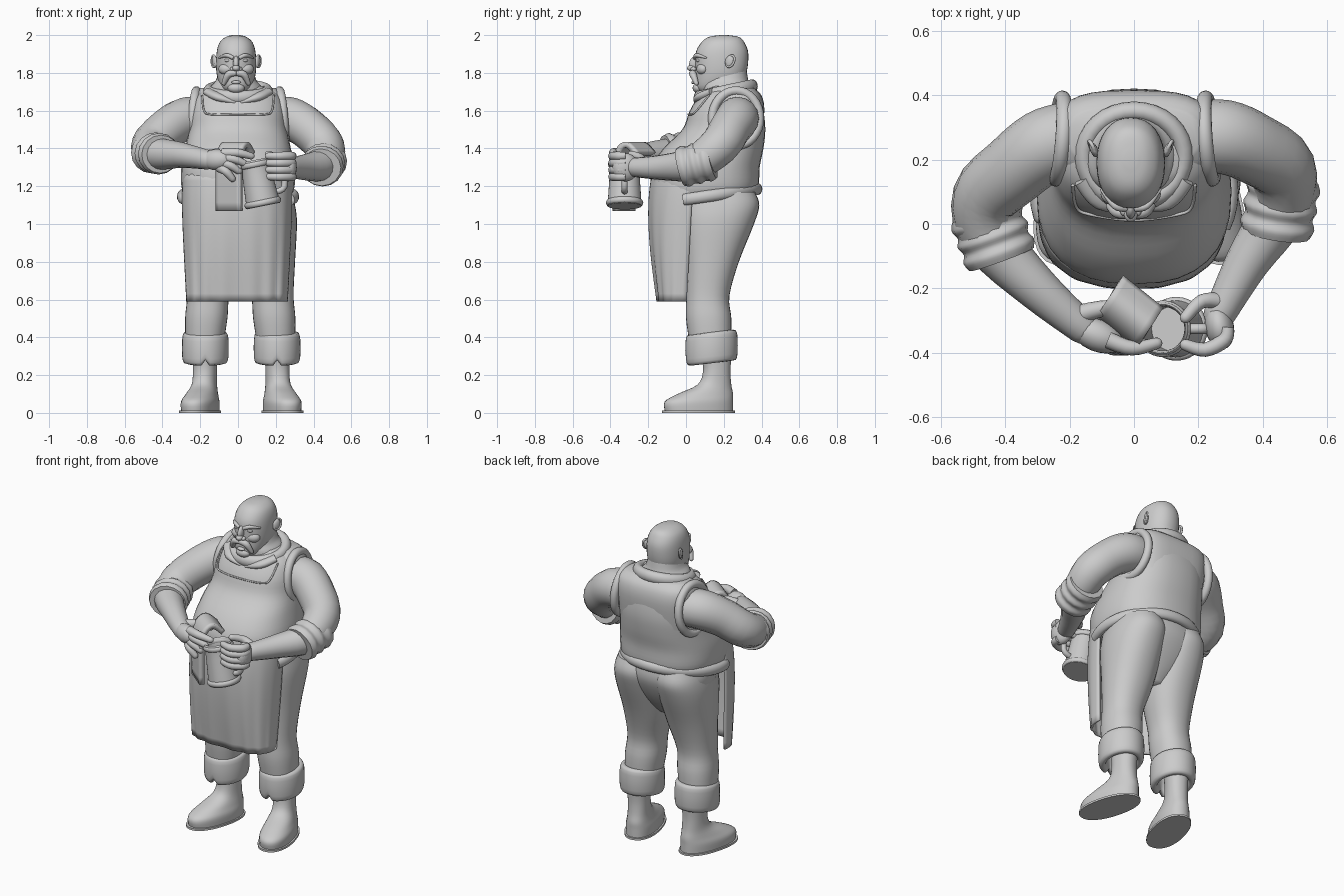
import bpy, bmesh, math
from mathutils import Vector, Matrix

if "Cube" in bpy.data.objects:
    bpy.data.objects.remove(bpy.data.objects["Cube"], do_unlink=True)

grey = (.6, .6, .6, 1)
clay = bpy.data.materials.new("light grey")
clay.use_nodes = True
clay.diffuse_color = grey
clay.node_tree.nodes["Principled BSDF"].inputs["Base Color"].default_value = grey
X, Y, Z = Vector((1, 0, 0)), Vector((0, 1, 0)), Vector((0, 0, 1))
SIDES = {"right": -1, "left": 1}
HEAD_X = -.01


def finish(name, bm):
    """Turn a bmesh into a smooth shaded object."""
    bmesh.ops.recalc_face_normals(bm, faces=bm.faces)
    mesh = bpy.data.meshes.new(name)
    bm.to_mesh(mesh)
    bm.free()
    mesh.materials.append(clay)
    obj = bpy.data.objects.new(name, mesh)
    bpy.context.collection.objects.link(obj)
    bpy.ops.object.select_all(action="DESELECT")
    obj.select_set(True)
    bpy.context.view_layer.objects.active = obj
    bpy.ops.object.shade_smooth_by_angle(angle=math.radians(50))
    return obj


def skin(name, rings, loop=False, sheet=False):
    """Bridge rings of points; a sheet keeps its sides and ends open."""
    bm = bmesh.new()
    rows = [[bm.verts.new(point) for point in ring] for ring in rings]
    count = len(rows[0])
    following = rows[1:] + rows[:1] if loop else rows[1:]
    for low, high in zip(rows, following):
        for i in range(count - 1 if sheet else count):
            j = (i + 1) % count
            bm.faces.new((low[i], low[j], high[j], high[i]))
    if not (loop or sheet):
        bm.faces.new(rows[0])
        bm.faces.new(rows[-1])
    return finish(name, bm)


def spline(keys, steps=4):
    """Smooth curve through a few keys of any size."""
    keys = [Vector(key) for key in keys]
    last = len(keys) - 1
    result = []
    for i in range(last):
        a, b, c, d = keys[max(i - 1, 0)], keys[i], keys[i + 1], keys[min(i + 2, last)]
        for k in range(steps):
            t = k / steps
            result.append(b + (c - a) * (t / 2) + (a * 2 - b * 5 + c * 4 - d) * (t * t / 2)
                          + (b * 3 - a - c * 3 + d) * (t ** 3 / 2))
    return result + [keys[last]]


def angles(count, start=0, sweep=math.tau):
    return [start + sweep * i / count for i in range(count)]


def power(value, exponent):
    return math.copysign(abs(value) ** exponent, value)


def stack(name, keys, x=0, lean=0, square=.9):
    """Level oval rings; keys are height, front, back, half width, sideways shift."""
    rings = []
    for z, front, back, half, *shift in spline(keys):
        middle, depth = (front + back) / 2, (back - front) / 2
        centre = x + lean * sum(shift)
        rings.append([Vector((centre + half * power(math.cos(t), square),
                              middle + depth * power(math.sin(t), square), z))
                      for t in angles(32)])
    return skin(name, rings)


def tube(name, points, radii, up=Z, flat=1, loop=False, domed=True, square=1):
    """Sweep an oval section along points, closing the far end with a dome."""
    points, radii = list(points), list(radii)
    if domed and not loop:
        tip, radius = points[-1], radii[-1]
        ahead = (tip - points[-2]).normalized()
        for t in (.5, 1, 1.4):
            points.append(tip + ahead * radius * math.sin(t))
            radii.append(radius * math.cos(t))
    count, rings = len(points), []
    for i, (point, radius) in enumerate(zip(points, radii)):
        before = points[i - 1] if loop or i else point
        after = points[(i + 1) % count] if loop or i < count - 1 else point
        tangent = (after - before).normalized()
        side = tangent.cross(up).normalized()
        rise = side.cross(tangent) * flat
        rings.append([point + side * radius * power(math.cos(t), square)
                      + rise * radius * power(math.sin(t), square) for t in angles(16)])
    return skin(name, rings, loop)


def limb(name, keys, **options):
    """Tube through keys of x, y, z and radius."""
    curve = spline(keys)
    return tube(name, [key.xyz for key in curve], [key.w for key in curve], **options)


def hoop(name, centre, across, along, radius, **options):
    """Closed oval ring spanned by two axis vectors."""
    points = [Vector(centre) + across * math.cos(t) + along * math.sin(t) for t in angles(32)]
    return tube(name, points, [radius] * len(points), loop=True, **options)


def blob(name, centre, size, pitch=0, turn=0):
    bm = bmesh.new()
    bmesh.ops.create_uvsphere(bm, u_segments=20, v_segments=12, radius=1)
    bm.transform(Matrix.Translation(centre) @ Matrix.Rotation(turn, 4, "Z")
                 @ Matrix.Rotation(pitch, 4, "X") @ Matrix.Diagonal((*size, 1)))
    return finish(name, bm)


def thicken(obj, amount):
    modifier = obj.modifiers.new("thickness", "SOLIDIFY")
    modifier.thickness, modifier.offset = amount, 0


# Body with heavy belly, square shoulders, and trouser seat
stack("torso", [(1.14, -.17, .36, .28), (1.2, -.185, .385, .3), (1.3, -.18, .39, .3), (1.4, -.12, .41, .28),
                (1.5, -.02, .42, .26), (1.6, .02, .41, .25), (1.68, .07, .39, .22), (1.73, .12, .35, .14)],
      square=.82)
stack("shoulder_yoke", [(1.45, .12, .4, .23), (1.6, .12, .415, .245), (1.68, .14, .4, .24), (1.72, .19, .36, .2)],
      square=.65)
stack("trouser_seat", [(.83, .1, .22, .06), (.9, .04, .28, .14), (1, -.01, .34, .25),
                       (1.1, -.05, .375, .29), (1.2, -.05, .36, .28)])

# Waistband round the back
band = [Vector((.3 * math.cos(t), .1 + .28 * math.sin(t), 1.145 + .04 * math.sin(t)))
        for t in angles(32, -.4, math.pi + .8)]
tube("waistband", band, [.024] * len(band), flat=1.3)

# Apron skirt, curved and gently pleated, tucked in at the top
rings = []
for step in range(17):
    u = step / 16
    tuck = u ** 6 * .02
    half, edge = .262 + .035 * u - tuck, .04 * u
    front = tuck - .147 - .05 * math.sin(2 * u)
    rings.append([Vector((half * power(math.cos(t), .75 + .1 * u) - .005,
                          edge + (front - edge) * power(math.sin(t), .6 + .3 * u)
                          + .004 * (1 - u) * math.cos(16 * t),
                          .59 + .68 * u)) for t in angles(65, 0, math.pi * 65 / 64)])
thicken(skin("apron_skirt", rings, sheet=True), .014)

# Bib seam, and shirt collar
limb("bib_seam", [(side * x, y, z, .005) for side, x, y, z in
                  [(-1, .19, .12, 1.68), (-1, .18, .055, 1.6), (-1, .14, .03, 1.58), (0, 0, .012, 1.58),
                   (1, .14, .03, 1.58), (1, .18, .055, 1.6), (1, .19, .12, 1.68)]])
hoop("collar", (0, .21, 1.7), X * .155, Y * .14 + Z * .03, .03, flat=1.2)

for label, s in SIDES.items():
    # Trouser leg with a deep turned up cuff
    stack(label + "_trouser_leg",
          [(.36, .02, .24, .1, .19), (.5, 0, .24, .112, .18), (.62, 0, .23, .112, .17), (.8, -.01, .28, .14, .15),
           (1, -.03, .36, .155, .145), (1.1, -.03, .388, .15, .14), (1.17, -.02, .365, .13, .14)], .012, s)
    foot = s * .19 + .017
    cuff = hoop(label + "_trouser_cuff", (foot, .135, .345), X * .1, Y * .115 + Z * .014, .024,
                flat=3.4, square=.6)
    for vertex in cuff.data.vertices:
        # Notch in the front hem
        if vertex.co.z < .29 and vertex.co.y < .05 and abs(vertex.co.x - foot) < .015:
            vertex.co.z += .03
    # Boot and sole, toes turned out
    boot = stack(label + "_boot", [(.01, -.12, .25, .09), (.06, -.12, .25, .09), (.1, -.05, .25, .077),
                                   (.15, .06, .24, .064), (.22, .09, .235, .062), (.3, .085, .24, .065)])
    sole = stack(label + "_sole", [(0, -.135, .26, .099), (.012, -.135, .26, .099)])
    for part in (boot, sole):
        part.data.transform(Matrix.Translation((foot, .17, 0)) @ Matrix.Rotation(s * .26, 4, "Z")
                            @ Matrix.Translation((0, -.17, 0)))
    # Armhole trim and collar point
    hoop(label + "_armhole_trim", (s * .232, .265, 1.56), Y * .125 - X * s * .01, Z * .145 - X * s * .012,
         .024, up=X)
    limb(label + "_collar_point", [(s * .16, .14, 1.7, .03), (s * .1, .075, 1.67, .033),
                                   (s * .02, .055, 1.645, .012)], flat=.7)

# Arms and rolled sleeves
arms = {"right": [(-.2, .27, 1.56, .11), (-.28, .24, 1.555, .115), (-.37, .17, 1.505, .11),
                  (-.46, .08, 1.42, .105), (-.44, -.05, 1.375, .09), (-.3, -.2, 1.365, .068), (-.16, -.32, 1.34, .052)],
        "left": [(.2, .27, 1.56, .11), (.28, .27, 1.555, .115), (.37, .235, 1.505, .11),
                 (.46, .17, 1.41, .105), (.45, .04, 1.32, .09), (.35, -.12, 1.3, .068), (.265, -.28, 1.3, .05)]}
rolls = {"right": (Vector((-.465, .04, 1.38)), Vector((-.41, -.11, 1.37))),
         "left": (Vector((.467, .14, 1.34)), Vector((.44, -.03, 1.3)))}
for label in SIDES:
    limb(label + "_arm", arms[label])
    upper, lower = rolls[label]
    limb(label + "_rolled_sleeve", [(*upper.lerp(lower, k / 6), .106 + .01 * (k % 2)) for k in range(7)],
         flat=.95, domed=False)

# Hands: one spread over the cloth, one gripping the mug handle
blob("right_palm", (-.115, -.345, 1.34), (.085, .05, .055), turn=-.4)
blob("left_palm", (.265, -.32, 1.3), (.045, .07, .075), turn=.2)
for finger in range(4):
    u = finger / 3
    base = Vector((-.08, -.36, 1.375)).lerp(Vector((-.1, -.35, 1.3)), u)
    tip = Vector((.07, -.37, 1.36)).lerp(Vector((-.03, -.38, 1.24)), u)
    knuckle = base.lerp(tip, .5) - Y * .02 + Z * .01
    limb("right_finger", [(*base, .026), (*knuckle, .023), (*tip, .018)])
    z = 1.36 - .11 * u
    limb("left_finger", [(.29, -.32, z, .02), (.28, -.36, z, .023), (.22, -.39, z, .022), (.16, -.375, z, .018)])
limb("right_thumb", [(-.17, -.28, 1.36, .03), (-.08, -.26, 1.38, .024), (0, -.27, 1.38, .018)])
limb("left_thumb", [(.27, -.24, 1.32, .026), (.21, -.24, 1.35, .022), (.16, -.29, 1.37, .018)])

# Tilted mug: wall, foot and lip rings, handle
wall = stack("mug", [(z, -r, r, r) for z, r in
                     [(0, .09), (.04, .088), (.2, .078), (.24, .082), (.23, .07), (.06, .07)]], square=1)
foot_ring = hoop("mug_foot", (0, 0, .018), X * .085, Y * .085, .014, flat=1.2)
lip = hoop("mug_lip", (0, 0, .225), X * .078, Y * .078, .01, flat=1.5)
handle = limb("mug_handle", [(.07, 0, .21, .016), (.13, 0, .2, .016), (.13, 0, .08, .016), (.07, 0, .06, .016)], up=Y)
for part in (wall, foot_ring, lip, handle):
    part.data.transform(Matrix.Translation((.135, -.325, 1.095)) @ Matrix.Rotation(-.2, 4, "Y"))

# Folded cloth draped between the hand and the mug
width, out = Vector((.78, -.62, 0)), Vector((-.53, -.85, 0))
centre = Vector((-.02, -.285, 0))
rings = [[centre + out * reach + Z * z + width * (.02 * k) for k in range(-4, 5)] for reach, z in
         spline([(-.08, 1.37), (-.02, 1.42), (.03, 1.39), (.05, 1.3), (.05, 1.07)])]
thicken(skin("cloth", rings, sheet=True), .03)

# Neck and bald head
stack("neck", [(1.64, .09, .36, .17), (1.72, .085, .345, .14), (1.76, .09, .33, .108), (1.82, .11, .32, .09)], HEAD_X)
stack("head", [(1.69, .09, .22, .04), (1.72, .05, .28, .08), (1.8, .05, .32, .104), (1.9, .05, .33, .104),
               (1.96, .08, .31, .088), (1.99, .12, .28, .055), (2, .18, .22, .02)], HEAD_X)
blob("nose_bridge", (HEAD_X, .045, 1.85), (.016, .028, .04), pitch=-.25)
blob("nose_tip", (HEAD_X, .03, 1.825), (.021, .024, .017))
blob("lower_lip", (HEAD_X, .042, 1.75), (.025, .014, .01))
blob("chin", (HEAD_X, .065, 1.72), (.045, .03, .028))
for label, s in SIDES.items():
    def at(x, y, z):
        return Vector((HEAD_X + s * x, y, z))

    blob(label + "_nostril", at(.02, .04, 1.82), (.013, .016, .012))
    blob(label + "_cheek", at(.055, .085, 1.82), (.04, .028, .03), turn=s * .4)
    blob(label + "_eye", at(.044, .068, 1.866), (.018, .014, .01))
    limb(label + "_eyebrow", [(*at(.015, .047, 1.878), .01), (*at(.05, .057, 1.893), .011),
                              (*at(.09, .105, 1.88), .005)])
    limb(label + "_moustache", [(*at(0, .032, 1.798), .014), (*at(.04, .037, 1.792), .019),
                                (*at(.065, .055, 1.745), .012)], up=Y)
    blob(label + "_ear", at(.114, .23, 1.86), (.012, .024, .034), pitch=-.25, turn=-s * .4)
    hoop(label + "_ear_rim", at(.119, .235, 1.862), Y * .02 + X * s * .01, Z * .03 + Y * .008, .006, up=X)
